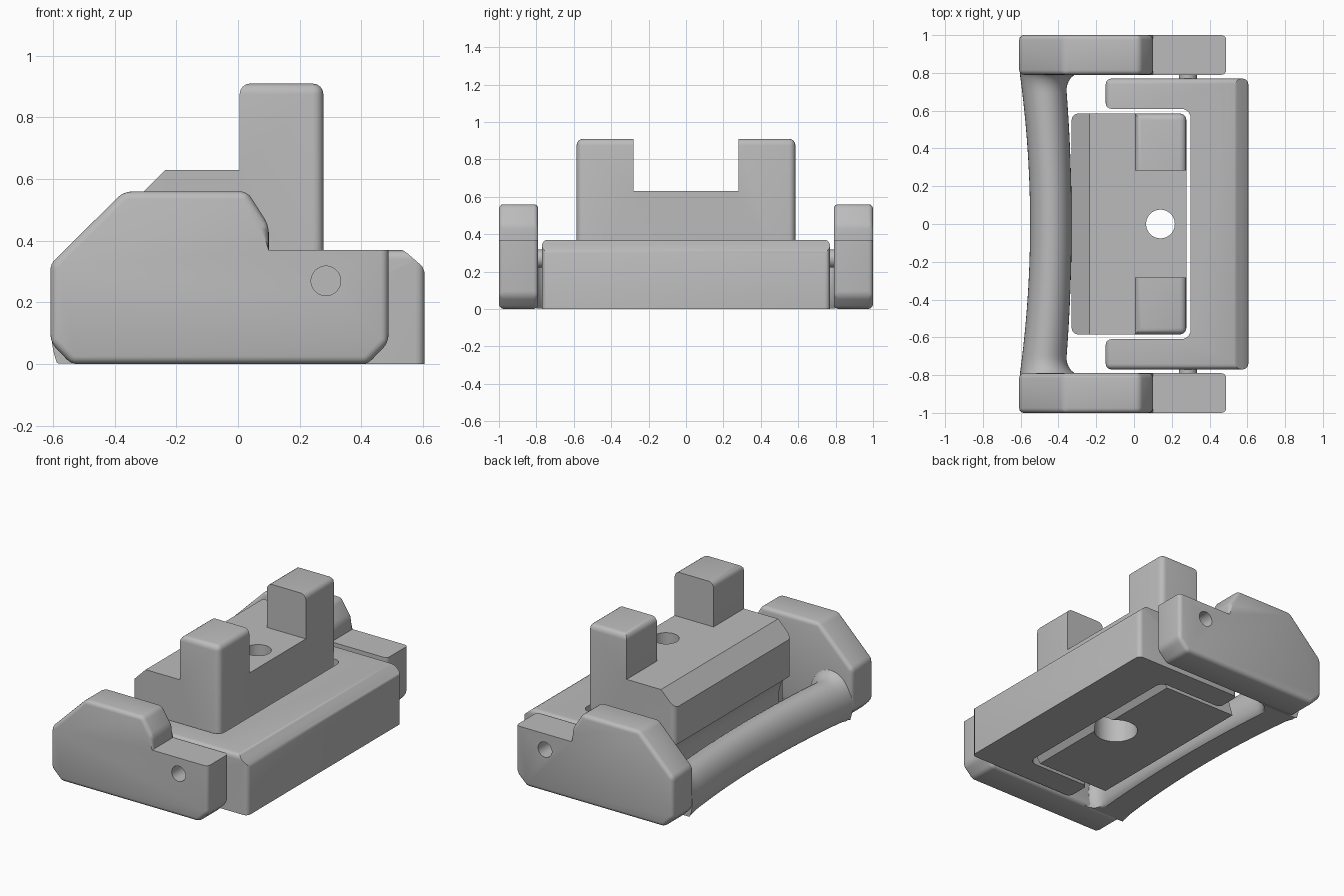
import bpy, bmesh, math

cube = bpy.data.objects.get("Cube")
if cube:
    bpy.data.objects.remove(cube, do_unlink=True)

grey = bpy.data.materials.new("plain grey")
grey.use_nodes = True
grey.diffuse_color = (0.5, 0.5, 0.5, 1)
grey.node_tree.nodes["Principled BSDF"].inputs["Base Color"].default_value = (0.5, 0.5, 0.5, 1)


def finish(bm, name):
    bmesh.ops.recalc_face_normals(bm, faces=bm.faces)
    mesh = bpy.data.meshes.new(name)
    bm.to_mesh(mesh)
    bm.free()
    mesh.materials.append(grey)
    obj = bpy.data.objects.new(name, mesh)
    bpy.context.collection.objects.link(obj)
    return obj


def prism(name, points, axis, low, high, rule=None, width=0.03):
    """Extrude a profile along y or z and round the edges chosen by rule."""
    bm = bmesh.new()

    def place(p, d):
        return (p[0], d, p[1]) if axis == "y" else (p[0], p[1], d)
    a = [bm.verts.new(place(p, low)) for p in points]
    b = [bm.verts.new(place(p, high)) for p in points]
    bm.faces.new(a)
    bm.faces.new(b[::-1])
    n = len(points)
    for i in range(n):
        j = (i + 1) % n
        bm.faces.new((a[i], b[i], b[j], a[j]))
    bmesh.ops.recalc_face_normals(bm, faces=bm.faces)
    if rule:
        edges = [e for e in bm.edges if rule(e, *[v.co for v in e.verts])]
        bmesh.ops.bevel(bm, geom=edges, offset=width, segments=4, profile=0.5,
                        affect="EDGES", clamp_overlap=True)
    return finish(bm, name)


def cylinder(name, radius, depth, location, along_y=False):
    bm = bmesh.new()
    bmesh.ops.create_cone(bm, cap_ends=True, segments=40, radius1=radius,
                          radius2=radius, depth=depth)
    obj = finish(bm, name)
    obj.location = location
    if along_y:
        obj.rotation_euler.x = math.pi / 2
    return obj


def activate(obj):
    bpy.ops.object.select_all(action="DESELECT")
    obj.select_set(True)
    bpy.context.view_layer.objects.active = obj


def cut(obj, cutter):
    mod = obj.modifiers.new("cut", "BOOLEAN")
    mod.operation = "DIFFERENCE"
    mod.solver = "EXACT"
    mod.object = cutter
    cutter.hide_render = True
    activate(obj)
    bpy.ops.object.modifier_apply(modifier=mod.name)
    bpy.data.objects.remove(cutter, do_unlink=True)


def smooth(obj):
    activate(obj)
    bpy.ops.object.shade_smooth_by_angle(angle=math.radians(32))


def near(a, b):
    return abs(a - b) < 0.001


# Lever side plates with a stepped, chamfered outline and a pivot hole
SIDE = [(-0.54, 0), (0.42, 0), (0.488, 0.07), (0.488, 0.37), (0.1, 0.37),
        (0.1, 0.45), (0.03, 0.56), (-0.37, 0.56), (-0.608, 0.325), (-0.608, 0.07)]


def side_rule(e, p, q):
    return not (near(p.z, 0.37) and near(q.z, 0.37)) and e.is_convex


for label, s in (("front", -1), ("back", 1)):
    low, high = sorted((s * 0.79, s * 1.0))
    plate = prism(label + "_lever_side", SIDE, "y", low, high, side_rule, 0.025)
    cut(plate, cylinder("hole_cutter", 0.048, 0.5, (0.285, s * 0.9, 0.27), True))
    smooth(plate)
    smooth(cylinder(label + "_pivot_pin", 0.048, 0.14, (0.285, s * 0.79, 0.27), True))

# Bowed grip bar, flat underneath, flaring where it meets the side plates
bm = bmesh.new()
stations, around, end = 49, 40, 0.8
rings = []
for i in range(stations):
    y = -end * math.cos(math.pi * i / (stations - 1))
    t = abs(y) / end
    d = max(0, abs(y) - 0.7) / 0.1
    flare = 0.09 * (1 - math.sqrt(max(0, 1 - d * d)))
    left = -0.55 - 0.055 * t * t
    right = -0.33 - 0.035 * t * t + flare
    centre, half = (left + right) / 2, (right - left) / 2
    top = 0.25 + 0.7 * flare
    ring = []
    for k in range(around):
        a = 2 * math.pi * k / around
        z = 0.1 + (top - 0.1) * math.sin(a)
        ring.append(bm.verts.new((centre + half * math.cos(a), y, max(0.002, z))))
    rings.append(ring)
for r, u in zip(rings, rings[1:]):
    for k in range(around):
        j = (k + 1) % around
        bm.faces.new((r[k], r[j], u[j], u[k]))
bm.faces.new(rings[0])
bm.faces.new(rings[-1][::-1])
smooth(finish(bm, "grip_bar"))

# U-shaped pivot frame with filleted inside corners
outline = [(0.605, -0.77), (0.605, 0.77), (-0.15, 0.77), (-0.15, 0.61)]
fillet = [(0.25 + 0.05 * math.sin(a), 0.56 + 0.05 * math.cos(a))
          for a in (math.pi / 2 * k / 6 for k in range(7))]
outline += fillet + [(x, -y) for x, y in reversed(fillet)]
outline += [(-0.15, -0.61), (-0.15, -0.77)]


def frame_rule(e, p, q):
    outer_top = near(p.z, 0.37) and near(q.z, 0.37) and (
        near(abs(p.y), 0.77) and near(p.y, q.y)
        or near(p.x, -0.15) and near(q.x, -0.15))
    upright = not near(p.z, q.z) and (near(p.x, -0.15) or near(p.x, 0.605))
    return outer_top or upright


frame = prism("pivot_frame", outline, "z", 0, 0.37, frame_rule, 0.03)
slope = [(0.53, 0.371), (0.545, 0.363), (0.597, 0.318), (0.606, 0.295), (0.7, 0.295), (0.7, 0.5), (0.53, 0.5)]
cut(frame, prism("slope_cutter", slope, "y", -0.9, 0.9))
smooth(frame)

# Centre block: sloped deck, coved underside, two upright posts
BLOCK = [(-0.27, 0), (0.235, 0), (0.277, 0.05), (0.277, 0.91), (0.005, 0.91),
         (0.005, 0.63), (-0.235, 0.63), (-0.33, 0.535), (-0.33, 0.3),
         (-0.285, 0.275), (-0.255, 0.23), (-0.24, 0.17), (-0.24, 0.09)]


def block_rule(e, p, q):
    if near(p.z, 0.91) and near(q.z, 0.91):
        return True
    if near(p.y, q.y):
        return near(p.x, q.x) and (near(p.x, 0.277) or near(p.x, -0.33))
    return False


block = prism("centre_block", BLOCK, "y", -0.585, 0.585, block_rule, 0.035)
gap = [(-0.1, 0.63), (0.5, 0.63), (0.5, 1.2), (-0.1, 1.2)]
cut(block, prism("post_gap_cutter", gap, "y", -0.282, 0.282))
cut(block, cylinder("bolt_hole_cutter", 0.076, 2, (0.14, 0, 0.3)))
cut(block, cylinder("bolt_recess_cutter", 0.128, 0.6, (0.14, 0, 0)))
smooth(block)
